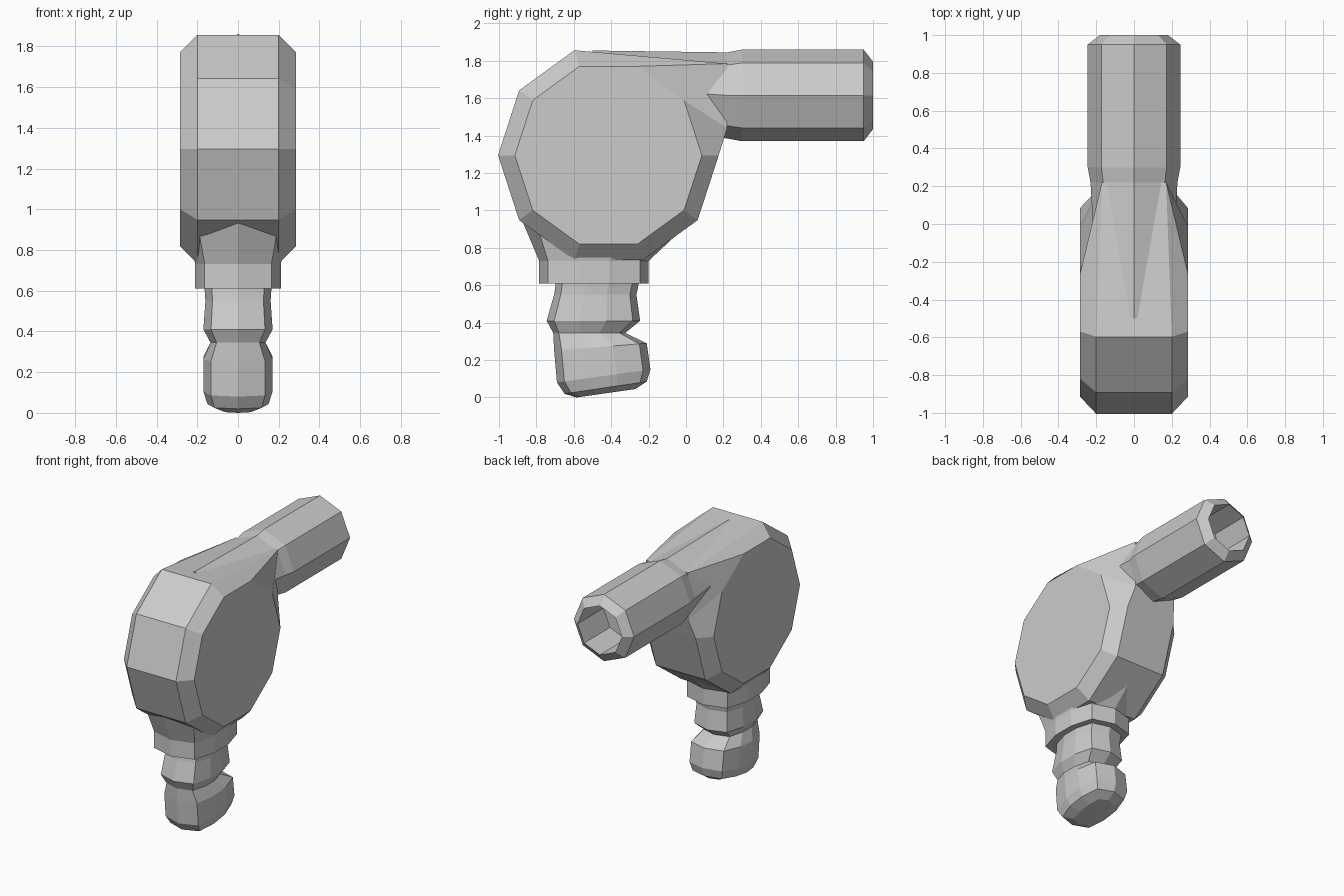
import bpy, bmesh, math
from mathutils import Vector

cube = bpy.data.objects.get("Cube")
if cube:
    bpy.data.objects.remove(cube)

grey = bpy.data.materials.new("light grey")
grey.use_nodes = True
grey.diffuse_color = (0.6, 0.6, 0.6, 1)
grey.node_tree.nodes["Principled BSDF"].inputs["Base Color"].default_value = (0.6, 0.6, 0.6, 1)


def loft(name, rings):
    """Skin a list of equal-length point rings and cap both ends."""
    bm = bmesh.new()
    loops = [[bm.verts.new(p) for p in ring] for ring in rings]
    n = len(loops[0])
    for a, b in zip(loops, loops[1:]):
        for i in range(n):
            j = (i + 1) % n
            bm.faces.new((a[i], a[j], b[j], b[i]))
    bm.faces.new(loops[0][::-1])
    bm.faces.new(loops[-1])
    bmesh.ops.recalc_face_normals(bm, faces=bm.faces)
    mesh = bpy.data.meshes.new(name)
    bm.to_mesh(mesh)
    bm.free()
    mesh.materials.append(grey)
    obj = bpy.data.objects.new(name, mesh)
    bpy.context.collection.objects.link(obj)
    return obj


# Flat-sided body: bevelled ten-sided drum stretched towards the barrel
centre_y, centre_z = -0.415, 1.295


def decagon(radius):
    return [(centre_y - radius * math.cos(i * math.tau / 10),
             centre_z + radius * math.sin(i * math.tau / 10)) for i in range(10)]


inner = [(0.285, y, z) for y, z in decagon(0.5)]
outer = [(0.2, y, z) for y, z in decagon(0.59)]
outer[3] = (0.17, 0.22, 1.785)
outer[4] = (0.17, 0.22, 1.44)


def mirrored(ring):
    return [(-x, y, z) for x, y, z in ring]


loft("body", [mirrored(inner), mirrored(outer), outer, inner])


# Eight-sided barrel with a tapered root, bevelled muzzle and open bore
def barrel_ring(y, z, r):
    return [(r * math.sin(i * math.tau / 8), y, z + r * math.cos(i * math.tau / 8))
            for i in range(8)]


loft("barrel", [barrel_ring(*s) for s in (
    (-0.5, 1.665, 0.19), (0.22, 1.615, 0.23), (0.3, 1.615, 0.245),
    (0.95, 1.615, 0.245), (1.0, 1.615, 0.18), (0.7, 1.615, 0.18))])

# Ten-sided oval section shared by the neck pieces (unit half-widths)
half = [(0, -1), (0.78, -0.84), (1, -0.28), (1, 0.28), (0.78, 0.84), (0, 1)]
section = half + [(-x, y) for x, y in half[4:0:-1]]


def oval(front, back, width):
    """Ring spanning two (y, z) points, allowing a tilt."""
    f, b = Vector(front), Vector(back)
    mid, reach = (f + b) / 2, (b - f) / 2
    return [(x * width, *(mid + reach * t)) for x, t in section]


# Skirt and collar under the body
loft("skirt", [oval((-0.88, 0.955), (0.04, 0.955), 0.26),
               oval((-0.785, 0.73), (-0.2, 0.73), 0.21)])
loft("collar", [oval((-0.785, z), (-0.2, z), 0.21) for z in (0.73, 0.61)])

# Ribbed stem and the tilted bulb at its foot
loft("stem", [oval(*s) for s in (
    ((-0.695, 0.62), (-0.25, 0.62), 0.165),
    ((-0.705, 0.55), (-0.265, 0.55), 0.16),
    ((-0.745, 0.41), (-0.245, 0.41), 0.17),
    ((-0.71, 0.345), (-0.325, 0.345), 0.135),
    ((-0.705, 0.25), (-0.21, 0.29), 0.17),
    ((-0.69, 0.08), (-0.19, 0.15), 0.17),
    ((-0.65, 0.02), (-0.21, 0.085), 0.15),
    ((-0.585, 0.0), (-0.27, 0.045), 0.08))])
